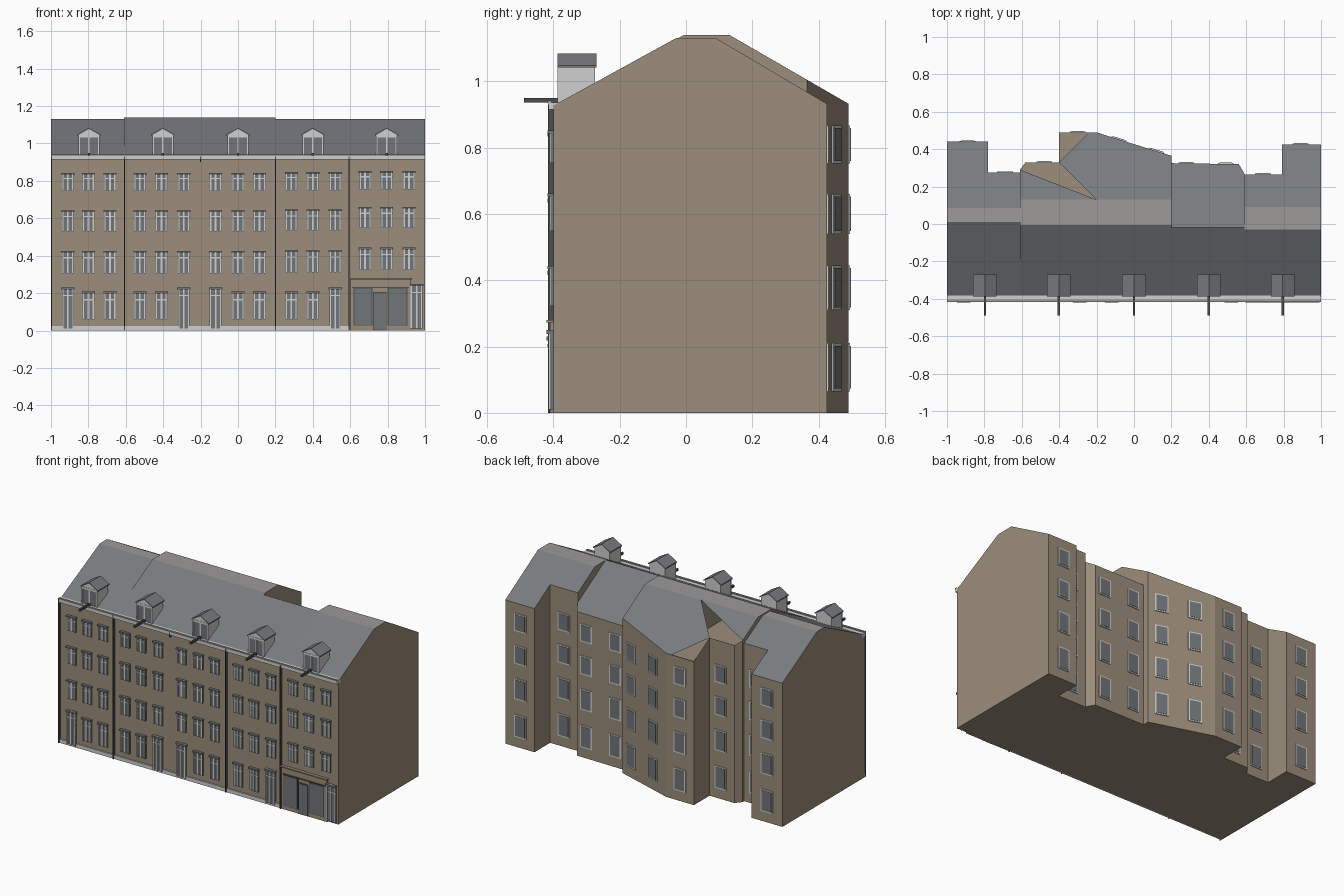
import bpy, bmesh
from math import atan2, pi
from mathutils import Matrix, Vector

cube = bpy.data.objects.get("Cube")
if cube:
    bpy.data.objects.remove(cube)


def material(name, *rgb):
    m = bpy.data.materials.new(name)
    m.use_nodes = True
    col = tuple((c / 255) ** 2.2 for c in rgb) + (1,)
    m.diffuse_color = col
    m.node_tree.nodes["Principled BSDF"].inputs["Base Color"].default_value = col
    return m


MATS = [material("brown plaster", 154, 140, 122), material("slate", 119, 123, 126),
        material("flat roof grey", 156, 153, 151), material("white paint", 206, 207, 205),
        material("window glass", 113, 117, 120), material("dark metal", 78, 78, 78)]
WALL, SLATE, FLAT, WHITE, GLASS, DARK = range(6)
FRONT = -0.40
EAVE = 0.932


def finish(name, bm):
    mesh = bpy.data.meshes.new(name)
    bm.to_mesh(mesh)
    bm.free()
    for m in MATS:
        mesh.materials.append(m)
    ob = bpy.data.objects.new(name, mesh)
    bpy.context.collection.objects.link(ob)
    return ob


def box(bm, xs, ys, zs, mat, frame=Matrix()):
    size = [b - a for a, b in (xs, ys, zs)]
    mid = [(a + b) / 2 for a, b in (xs, ys, zs)]
    mtx = frame @ Matrix.Translation(mid) @ Matrix.Diagonal(size + [1])
    for v in bmesh.ops.create_cube(bm, size=1, matrix=mtx)["verts"]:
        for f in v.link_faces:
            f.material_index = mat


def polygon(bm, pts, mat):
    f = bm.faces.new([bm.verts.new(p) for p in pts])
    f.material_index = mat
    return f


# Houses: footprint prisms trimmed by the roof planes
def house(name, plan, yf, yb, top, back, broken=None, patches=()):
    bm = bmesh.new()
    base = polygon(bm, [(x, y, 0) for x, y in plan], WALL)
    up = bmesh.ops.extrude_face_region(bm, geom=[base])["geom"]
    bmesh.ops.translate(bm, verts=[v for v in up if isinstance(v, bmesh.types.BMVert)],
                        vec=(0, 0, 1.5))
    bmesh.ops.recalc_face_normals(bm, faces=bm.faces)
    rise = top - EAVE
    planes = {"front": (Vector((0, yf, top)), Vector((0, -rise, yf + 0.39))),
              "back": (Vector((0, yb, top)), Vector((0, rise, back - yb)))}
    cuts = list(planes.values()) + [(Vector((0, yf, top)), Vector((0, 0, 1)))] * (yb > yf)
    for co, no in cuts:
        cut = bmesh.ops.bisect_plane(bm, geom=bm.verts[:] + bm.edges[:] + bm.faces[:],
                                     plane_co=co, plane_no=no, clear_outer=True)["geom_cut"]
        bmesh.ops.holes_fill(bm, edges=[e for e in cut if isinstance(e, bmesh.types.BMEdge)])
    bmesh.ops.recalc_face_normals(bm, faces=bm.faces)
    for f in bm.faces:
        if f.normal.z > 0.3:
            f.material_index = FLAT if f.normal.z > 0.99 else SLATE
    # Open roof sides show the loft floor below the remaining patches
    if broken:
        co, no = planes[broken]
        bmesh.ops.delete(bm, context="FACES", geom=[
            f for f in bm.faces if f.normal.z > 0.3 and f.normal.y * no.y > 0.1])
        polygon(bm, [(x, y, EAVE - 0.004) for x, y in plan], WALL)
        for patch in patches:
            polygon(bm, [(x, y, co.z - (y - co.y) * no.y / no.z) for x, y in patch], SLATE)
    finish(name, bm)


house("house_1", [(-1, FRONT), (-.61, FRONT), (-.61, .275), (-.78, .275), (-.78, .44), (-1, .44)],
      .01, .085, 1.132, .44)
house("house_2", [(-.61, FRONT), (-.2, FRONT), (-.2, .49), (-.4, .49), (-.4, .33), (-.58, .33),
                  (-.61, .29)], -.005, .13, 1.14, .49, "back",
      [[(-.61, .13), (-.2, .13), (-.61, .29)], [(-.2, .13), (-.2, .49), (-.24, .49), (-.4, .33)]])
house("house_3", [(-.2, FRONT), (.2, FRONT), (.2, .365), (-.17, .48), (-.2, .49)],
      -.005, .13, 1.14, .49)
house("house_4", [(.2, FRONT), (.59, FRONT), (.59, .27), (.56, .32), (.2, .325)],
      -.02, -.02, 1.132, .325, "front",
      [[(.2, -.02), (.2, -.22), (.59, -.365), (.59, -.085)]])
house("house_5", [(.59, FRONT), (1, FRONT), (1, .425), (.79, .425), (.79, .265), (.59, .265)],
      -.03, .09, 1.13, .425, "front", [[(.59, -.03), (.59, -.37), (1, -.215)]])


# Front windows and doors
def front_window(bm, x, z0, z1, w=0.032):
    box(bm, (x - w, x + w), (FRONT - .008, FRONT), (z0, z1), GLASS)
    for s in (-1, 0, 1):
        c, t = x + s * (w - .006), .005 if s == 0 else .003
        box(bm, (c - t, c + t), (FRONT - .012, FRONT), (z0, z1), WHITE)
    zt = z0 + (z1 - z0) * 0.72
    box(bm, (x - w, x + w), (FRONT - .011, FRONT), (zt - .003, zt + .003), WHITE)
    box(bm, (x - w - .003, x + w + .003), (FRONT - .018, FRONT), (z1 - .006, z1 + .003), GLASS)


def front_door(bm, x, top, w=0.032):
    box(bm, (x - w, x + w), (FRONT - .01, FRONT), (.01, top), GLASS)
    for s in (-1, 0, 1):
        c = x + s * (w - .004)
        box(bm, (c - .004, c + .004), (FRONT - .015, FRONT), (.01, top), WHITE)
    box(bm, (x - w, x + w), (FRONT - .014, FRONT), (top * .8, top * .8 + .007), WHITE)
    box(bm, (x - w - .004, x + w + .004), (FRONT - .02, FRONT), (top - .012, top), GLASS)


rows = [(.745, .84), (.53, .64), (.305, .422)]
columns = {1: (-.91, -.8, -.685), 2: (-.525, -.41, -.29), 3: (-.12, 0, .115),
           4: (.285, .4, .52), 5: (.68, .795, .915)}
door_column = {1: 0, 2: 2, 3: 0, 4: 2}
for n, xs in columns.items():
    bm = bmesh.new()
    lift = {4: .004, 5: .018}.get(n, 0)
    for i, x in enumerate(xs):
        for z0, z1 in rows:
            front_window(bm, x, z0 + min(lift, .84 - z1 + .009), z1 + min(lift, .84 - z1 + .009))
        if n < 5 and i != door_column[n]:
            front_window(bm, x, .06, .205)
        elif n < 5:
            front_door(bm, x, .23)
    if n == 5:
        front_door(bm, .955, .25)
    finish(f"front_windows_{n}", bm)

# Shop front
bm = bmesh.new()
box(bm, (.6, .925), (FRONT - .01, FRONT), (0, .275), WALL)
box(bm, (.595, .93), (FRONT - .02, FRONT), (.273, .28), WALL)
box(bm, (.61, .915), (FRONT - .016, FRONT), (.228, .233), DARK)
for x0, x1, z0, z1 in [(.622, .715, .03, .225), (.728, .79, .005, .2), (.805, .9, .03, .225)]:
    box(bm, (x0 - .005, x1 + .005), (FRONT - .013, FRONT), (z0 - .004, z1 + .005), DARK)
    box(bm, (x0, x1), (FRONT - .016, FRONT), (z0, z1), GLASS)
finish("shop_front", bm)

# Rear windows, each placed by position and wall direction
slant = atan2(.365 - .48, .37)
rear = [(-.89, .44, 0), (-.69, .275, 0), (-.48, .33, 0), (-.3, .49, 0), (-.08, .452, slant),
        (.12, .39, slant), (.28, .324, 0), (.49, .321, 0), (.69, .265, 0), (.89, .425, 0)]
bm = bmesh.new()
for x, y, a in rear:
    frame = Matrix.Translation((x, y, 0)) @ Matrix.Rotation(a, 4, "Z")
    for z0, z1 in [(.752, .867), (.54, .66), (.31, .445), (.065, .21)]:
        box(bm, (-.042, .042), (-.004, .005), (z0, z1), WHITE, frame)
        box(bm, (-.034, .034), (-.004, .007), (z0 + .008, z1 - .008), GLASS, frame)
finish("rear_windows", bm)

# Cornice, plinth and downpipes
bm = bmesh.new()
box(bm, (-1, 1), (-.414, -.375), (.914, .936), WHITE)
box(bm, (-1, 1), (-.418, -.405), (.934, .942), FLAT)
finish("cornice", bm)
bm = bmesh.new()
box(bm, (-1, .595), (-.408, FRONT), (0, .024), WHITE)
finish("plinth", bm)
bm = bmesh.new()
for x, z0 in [(-.997, 0), (-.607, 0), (-.2, .9), (.2, 0), (.594, 0)]:
    box(bm, (x - .003, x + .003), (-.416, FRONT), (z0, .93), DARK)
finish("downpipes", bm)

# Dormers with a gabled roof and a projecting hoist beam
for n, x in enumerate((-.797, -.402, 0, .4, .795), 1):
    bm = bmesh.new()
    box(bm, (x - .055, x + .055), (-.38, -.275), (.936, 1.047), WHITE)
    box(bm, (x - .05, x + .05), (-.384, -.38), (.938, 1.035), GLASS)
    for s in (-1, 0, 1):
        c = x + s * .052
        box(bm, (c - .004, c + .004), (-.387, -.38), (.936, 1.047), WHITE)
    box(bm, (x - .055, x + .055), (-.387, -.38), (1.033, 1.045), WHITE)
    ends = [[(x - .06, y, 1.044), (x + .06, y, 1.044), (x, y, 1.078)] for y in (-.385, -.272)]
    for e in ends:
        polygon(bm, e, WHITE)
    for s in (-1, 1):
        prof = [(x, 1.084), (x + s * .063, 1.048), (x + s * .063, 1.041), (x, 1.077)]
        rings = [[(px, y, pz) for px, pz in prof] for y in (-.388, -.27)]
        for r in rings:
            polygon(bm, r, SLATE)
        for i in range(4):
            j = (i + 1) % 4
            polygon(bm, [rings[0][i], rings[0][j], rings[1][j], rings[1][i]], SLATE)
    bmesh.ops.remove_doubles(bm, verts=bm.verts, dist=1e-5)
    bmesh.ops.recalc_face_normals(bm, faces=bm.faces)
    finish(f"dormer_{n}", bm)
    bm = bmesh.new()
    box(bm, (x - .006, x + .006), (-.488, -.37), (.936, .95), DARK)
    finish(f"hoist_beam_{n}", bm)
